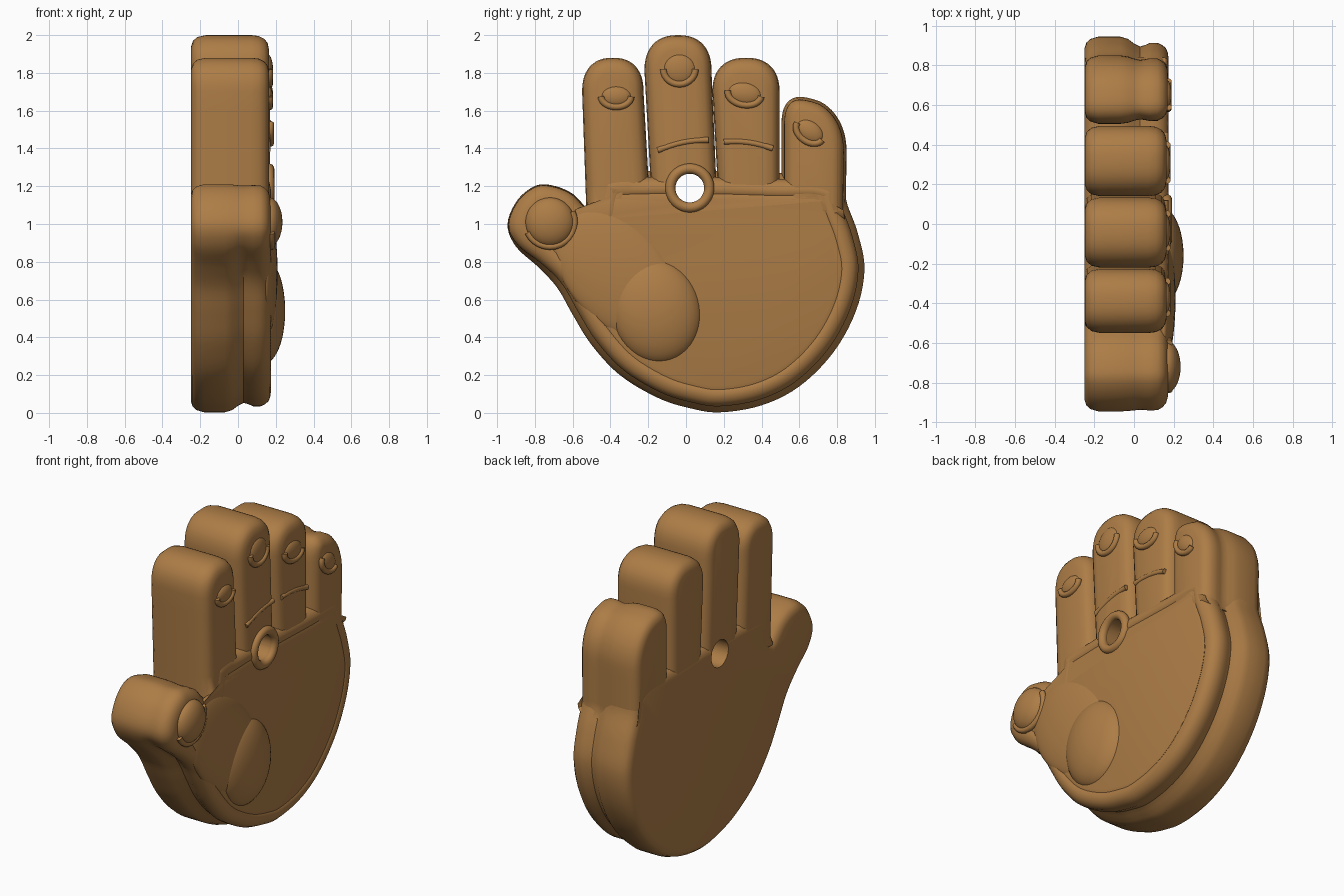
import bpy, bmesh, math
from mathutils import Vector, Matrix

if "Cube" in bpy.data.objects:
    bpy.data.objects.remove(bpy.data.objects["Cube"])

brown = bpy.data.materials.new("warm_brown")
brown.diffuse_color = (0.42, 0.205, 0.062, 1)
brown.use_nodes = True
brown.node_tree.nodes["Principled BSDF"].inputs["Base Color"].default_value = brown.diffuse_color


def finish(name, bm, angle=40):
    bmesh.ops.recalc_face_normals(bm, faces=bm.faces[:])
    me = bpy.data.meshes.new(name)
    bm.to_mesh(me)
    bm.free()
    me.materials.append(brown)
    ob = bpy.data.objects.new(name, me)
    bpy.context.collection.objects.link(ob)
    smooth(ob, angle)
    return ob


def smooth(ob, angle=40):
    bpy.ops.object.select_all(action='DESELECT')
    ob.select_set(True)
    bpy.context.view_layer.objects.active = ob
    bpy.ops.object.shade_smooth_by_angle(angle=math.radians(angle))


def spline(pts, n=5):
    """Closed smooth curve through the points."""
    P = [Vector(p) for p in pts]
    out = []
    for i in range(len(P)):
        a, b, c, d = (P[(i + k) % len(P)] for k in (-1, 0, 1, 2))
        for s in range(n):
            t = s / n
            out.append(0.5 * (2 * b + (c - a) * t + (2 * a - 5 * b + 4 * c - d) * t * t
                              + (3 * b - a - 3 * c + d) * t ** 3))
    return out


def loft(name, outline, profile, weight=lambda p: 1):
    """Stack inset copies of a (y, z) outline along x: profile = (x, inset, groove)."""
    n = len(outline)
    area = sum(outline[i - 1].cross(outline[i]) for i in range(n))
    sign = 1 if area > 0 else -1
    normals = []
    for i in range(n):
        t = (outline[(i + 1) % n] - outline[i - 1]).normalized()
        normals.append(Vector((-t.y, t.x)) * sign)
    bm = bmesh.new()
    rings = []
    for x, inset, groove in profile:
        ring = []
        for p, nor in zip(outline, normals):
            q = p + nor * (inset + groove * weight(p))
            ring.append(bm.verts.new((x, q.x, q.y)))
        rings.append(ring)
    for a, b in zip(rings, rings[1:]):
        for i in range(n):
            j = (i + 1) % n
            bm.faces.new((a[i], a[j], b[j], b[i]))
    bm.faces.new(rings[0])
    bm.faces.new(rings[-1])
    return finish(name, bm)


def finger(y0b, y1b, zb, y0t, y1t, zs, h, skew=0):
    """Finger outline: straight sides with a rounded tip."""
    pts = []
    for k in range(7):
        t = k / 7
        pts.append(Vector((y1b + (y1t - y1b) * t, zb + (zs - skew - zb) * t)))
    c, r = (y0t + y1t) / 2, (y1t - y0t) / 2
    for k in range(25):
        a = math.pi * k / 24
        ca, sa = math.cos(a), math.sin(a)
        pts.append(Vector((c + r * math.copysign(abs(ca) ** 0.85, ca),
                           zs - skew * ca + h * sa ** 0.85)))
    for k in range(1, 8):
        t = k / 7
        pts.append(Vector((y0t + (y0b - y0t) * t, zs + skew + (zb - zs - skew) * t)))
    return pts


def blob(name, loc, radii, tilt=0):
    """Flattened ellipsoid, tilted in the plane of the hand."""
    bm = bmesh.new()
    m = Matrix.Translation(loc) @ Matrix.Rotation(math.radians(tilt), 4, 'X') \
        @ Matrix.Diagonal((*radii, 1))
    bmesh.ops.create_uvsphere(bm, u_segments=40, v_segments=24, radius=1, matrix=m)
    return finish(name, bm, 60)


def tube(name, pts, r):
    cu = bpy.data.curves.new(name, 'CURVE')
    cu.dimensions = '3D'
    cu.bevel_depth = r
    cu.bevel_resolution = 3
    cu.use_fill_caps = True
    sp = cu.splines.new('POLY')
    sp.points.add(len(pts) - 1)
    for q, p in zip(sp.points, pts):
        q.co = (*p, 1)
    cu.materials.append(brown)
    ob = bpy.data.objects.new(name, cu)
    bpy.context.collection.objects.link(ob)
    bpy.ops.object.select_all(action='DESELECT')
    ob.select_set(True)
    bpy.context.view_layer.objects.active = ob
    bpy.ops.object.convert(target='MESH')
    smooth(bpy.context.object, 60)


# Palm and thumb in one outline, with a groove round the rim
palm_pts = [(-.5, 1.07), (-.54, 1.10), (-.60, 1.16), (-.69, 1.20), (-.79, 1.205), (-.89, 1.13),
            (-.945, 1.0), (-.90, .88), (-.78, .77), (-.68, .66), (-.60, .52), (-.5, .36),
            (-.35, .2), (-.15, .08), (.02, .025), (.18, .003), (.4, .04), (.6, .14), (.78, .32),
            (.9, .54), (.945, .76), (.91, .95), (.855, 1.1), (.82, 1.22), (.7, 1.27), (.5, 1.27),
            (.14, 1.28), (-.2, 1.28), (-.43, 1.26), (-.48, 1.16)]
palm_profile = [(-.25, .06, 0), (-.24, .03, 0), (-.22, .012, 0), (-.18, 0, 0), (-.07, 0, 0),
                (-.03, 0, .012), (0, 0, .035), (.03, 0, .05), (.055, 0, .043), (.08, 0, .032),
                (.12, .002, .03), (.145, .018, .026), (.162, .04, .02), (.17, .07, .01),
                (.174, .105, 0), (.166, .12, 0), (.172, .14, 0)]


def groove_weight(p):
    return min(1, max(.15, (1.0 - p.y) / .3)) if p.x < -.3 else 1


palm = loft("palm_and_thumb", spline(palm_pts), palm_profile, groove_weight)

# Four fingers with rounded edges
finger_profile = [(-.248, .06, 0), (-.238, .03, 0), (-.215, .01, 0), (-.17, 0, 0), (.07, 0, 0),
                  (.11, .005, 0), (.14, .02, 0), (.157, .043, 0), (.165, .08, 0)]
pinky_profile = [(x, i, g * .45) for x, i, g in palm_profile[:-3]]
pinky_profile[0] = (-.248, .06, 0)
loft("index_finger", finger(-.525, -.185, 1.0, -.55, -.225, 1.70, .18), finger_profile)
middle = loft("middle_finger", finger(-.175, .17, 1.0, -.22, .135, 1.81, .19), finger_profile)
loft("ring_finger", finger(.18, .495, 1.0, .14, .495, 1.70, .18), finger_profile)
loft("little_finger", finger(.505, .845, 1.0, .505, .85, 1.45, .21, .07), pinky_profile)

# Hole through the palm below the middle finger
bm = bmesh.new()
bmesh.ops.create_cone(bm, cap_ends=True, segments=48, radius1=.085, radius2=.077, depth=.8,
                      matrix=Matrix.Translation((0, .02, 1.19)) @ Matrix.Rotation(math.pi / 2, 4, 'Y'))
cutter = finish("hole_cutter", bm)
cutter.hide_render = True
for ob in (palm, middle):
    mod = ob.modifiers.new("hole", 'BOOLEAN')
    mod.operation = 'DIFFERENCE'
    mod.solver = 'EXACT'
    mod.object = cutter
    bpy.context.view_layer.objects.active = ob
    bpy.ops.object.modifier_apply(modifier=mod.name)
    smooth(ob)
bpy.data.objects.remove(cutter)

# Raised lip round the hole
bpy.ops.mesh.primitive_torus_add(location=(.165, .02, 1.19), rotation=(0, math.pi / 2, 0),
                                 major_radius=.103, minor_radius=.027,
                                 major_segments=48, minor_segments=16)
lip = bpy.context.object
lip.name = "hole_lip"
lip.data.materials.append(brown)
smooth(lip, 60)

# Thumb muscle on the palm
blob("thumb_mound", (.14, -.16, .54), (.11, .24, .28), 15)
blob("thumb_muscle", (.15, -.36, .73), (.06, .26, .42), 42)

# Nail bumps: a dome with a U-shaped lower edge
nails = {"index": (-.37, 1.675, .08, .055, 0, .155), "middle": (-.035, 1.82, .085, .08, 0, .155),
         "ring": (.31, 1.69, .09, .06, -10, .155), "little": (.655, 1.49, .08, .055, -35, .16),
         "thumb": (-.72, 1.01, .13, .13, 25, .165)}
for key, (y, z, ry, rz, tilt, x) in nails.items():
    depth = .07 if key == "thumb" else .03
    blob(key + "_nail", (x, y, z), (depth, ry, rz), tilt)
    a0 = math.radians(tilt)
    arc = []
    for k in range(15):
        a = math.pi * (1 + k / 14)
        u, v = ry * math.cos(a), rz * math.sin(a)
        arc.append((x + .012, y + u * math.cos(a0) - v * math.sin(a0),
                    z + u * math.sin(a0) + v * math.cos(a0)))
    tube(key + "_nail_edge", arc, .018)

# Skin folds across the middle and ring fingers
for name, y0, z0, y1, z1 in (("middle_fold", -.15, 1.39, .12, 1.445),
                             ("ring_fold", .20, 1.435, .46, 1.40)):
    pts = []
    for k in range(9):
        t = k / 8
        pts.append((.157, y0 + (y1 - y0) * t, z0 + (z1 - z0) * t + .015 * math.sin(math.pi * t)))
    tube(name, pts, .016)
